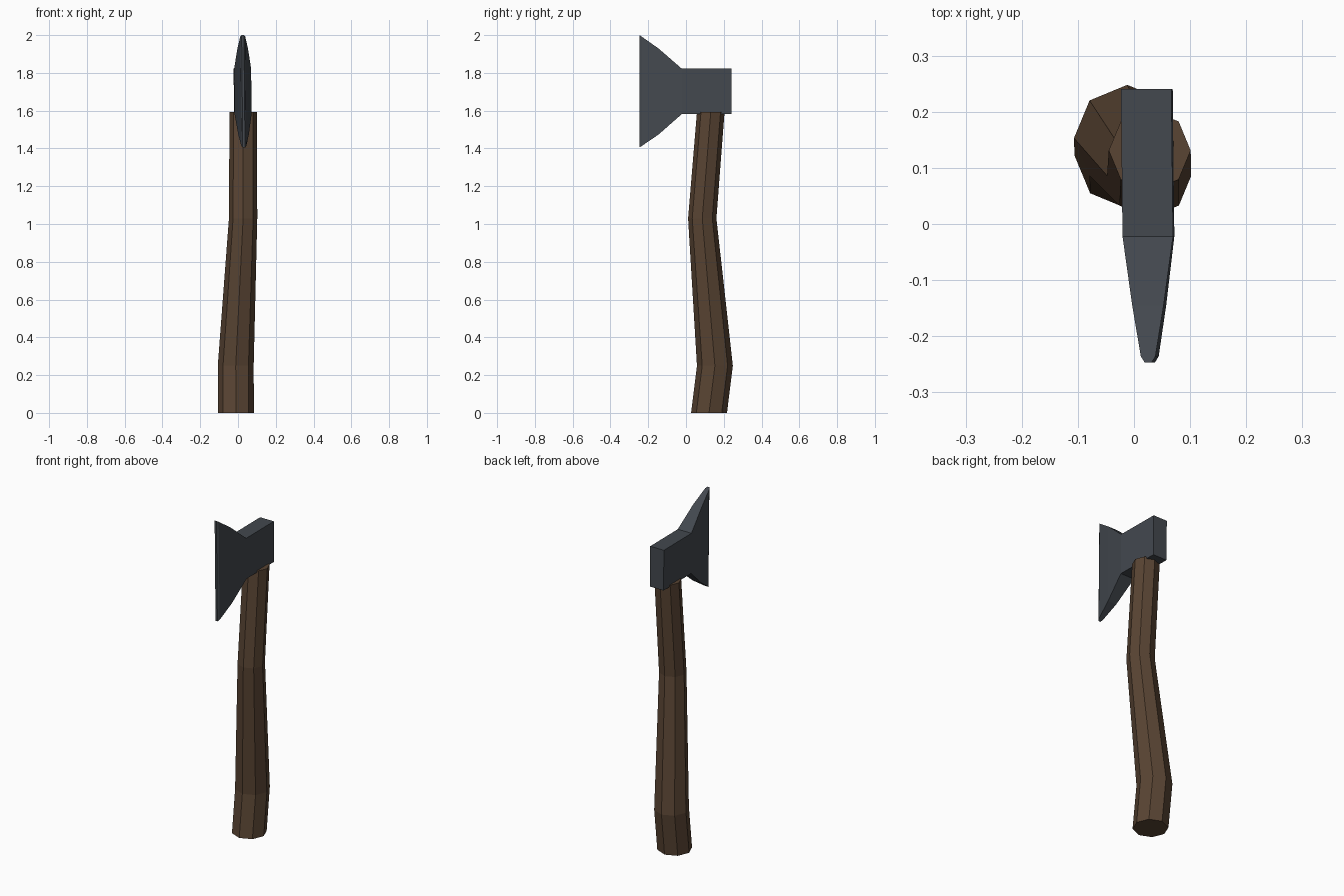
import bpy, bmesh, math

if "Cube" in bpy.data.objects:
    bpy.data.objects.remove(bpy.data.objects["Cube"])


def material(name, rgb):
    m = bpy.data.materials.new(name)
    m.diffuse_color = (*rgb, 1.0)
    m.use_nodes = True
    m.node_tree.nodes["Principled BSDF"].inputs["Base Color"].default_value = m.diffuse_color
    return m


def loft(name, rings, mat):
    """Skin a list of equal-length vertex rings and cap both ends."""
    bm = bmesh.new()
    loops = [[bm.verts.new(p) for p in ring] for ring in rings]
    n = len(loops[0])
    for a, b in zip(loops, loops[1:]):
        for i in range(n):
            j = (i + 1) % n
            bm.faces.new((a[i], a[j], b[j], b[i]))
    bm.faces.new(loops[0])
    bm.faces.new(loops[-1])
    bmesh.ops.recalc_face_normals(bm, faces=bm.faces)
    mesh = bpy.data.meshes.new(name)
    bm.to_mesh(mesh)
    bm.free()
    mesh.materials.append(mat)
    obj = bpy.data.objects.new(name, mesh)
    bpy.context.collection.objects.link(obj)
    return obj


wood = material("brown wood", (0.100, 0.058, 0.033))
steel = material("dark steel", (0.056, 0.065, 0.077))


# Handle: bent octagonal shaft (centre x, centre y, z, radius)
def octagon(cx, cy, z, r):
    return [(cx + r * math.cos(i * math.pi / 4),
             cy + r * math.sin(i * math.pi / 4), z) for i in range(8)]


shaft = [(-0.011, 0.122, 0.00, 0.095),
         (-0.012, 0.153, 0.25, 0.095),
         (0.027, 0.086, 1.03, 0.075),
         (0.028, 0.131, 1.592, 0.073)]
loft("handle", [octagon(*s) for s in shaft], wood)


# Head: square poll flaring to a thin blade, leaning very slightly
def section(y, half, top, bottom):
    def point(side, z):
        return (0.0255 - 0.011 * y - 0.010 * (z - 1.70) + side * half, y, z)
    return [point(-1, bottom), point(1, bottom), point(1, top), point(-1, top)]


stations = [(0.241, 0.045, 1.822, 1.582),
            (-0.022, 0.045, 1.822, 1.582),
            (-0.145, 0.028, 1.929, 1.474),
            (-0.236, 0.013, 1.993, 1.412),
            (-0.247, 0.006, 2.000, 1.405)]
loft("axe_head", [section(*s) for s in stations], steel)
